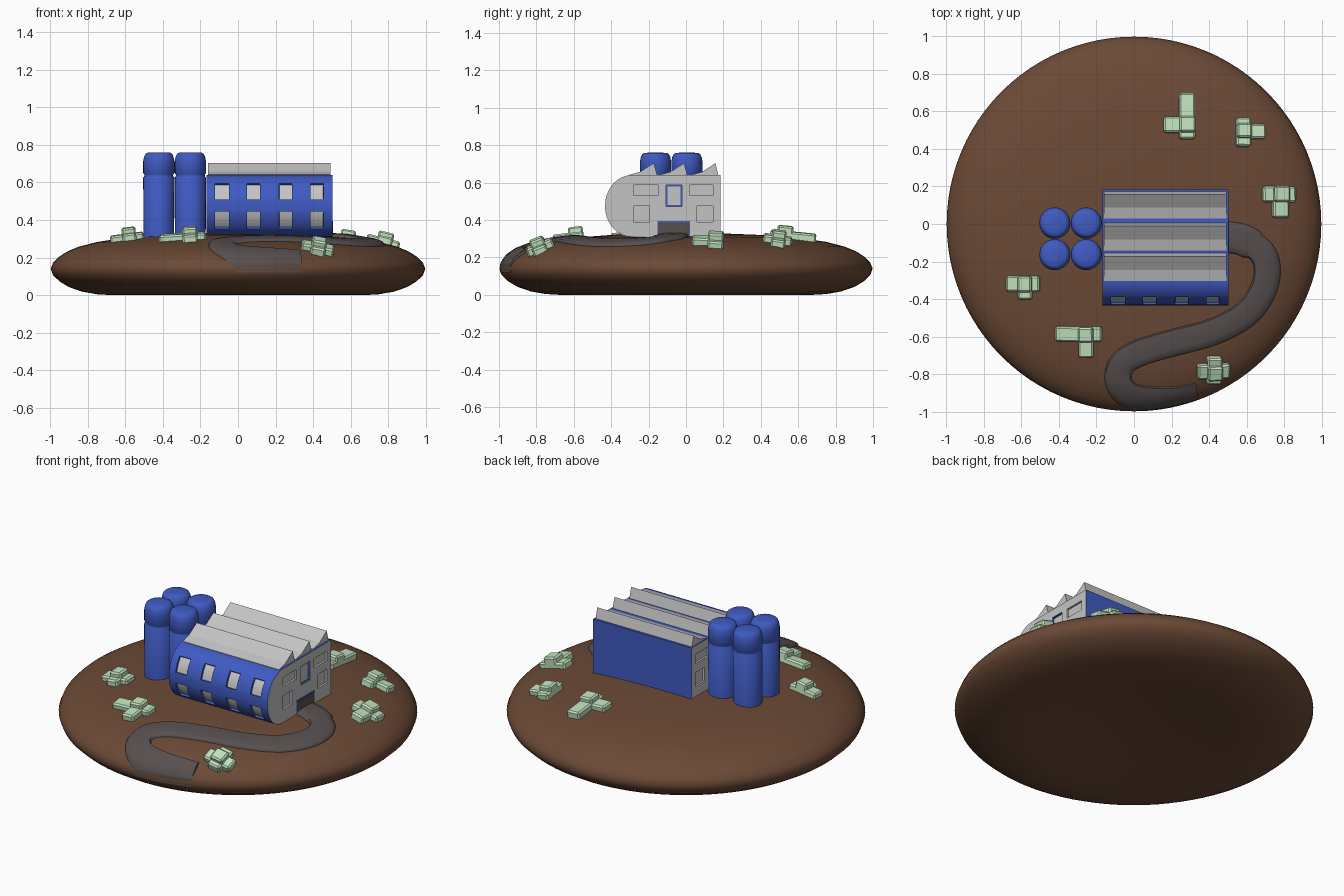
import bpy, bmesh, math
from mathutils import Vector

if "Cube" in bpy.data.objects:
    bpy.data.objects.remove(bpy.data.objects["Cube"])


def mat(name, rgb):
    m = bpy.data.materials.new(name)
    m.diffuse_color = (*rgb, 1)
    m.use_nodes = True
    m.node_tree.nodes["Principled BSDF"].inputs["Base Color"].default_value = m.diffuse_color
    return m


BLUE = mat("blue", (0.050, 0.105, 0.55))
GREY = mat("light grey", (0.55, 0.55, 0.55))
BROWN = mat("earth brown", (0.147, 0.067, 0.036))
ROAD = mat("road grey", (0.095, 0.078, 0.078))
GREEN = mat("pale green", (0.55, 0.77, 0.52))


def finish(bm, name, mats, smooth=True, angle=35):
    bmesh.ops.recalc_face_normals(bm, faces=bm.faces)
    me = bpy.data.meshes.new(name)
    bm.to_mesh(me)
    bm.free()
    ob = bpy.data.objects.new(name, me)
    bpy.context.collection.objects.link(ob)
    for m in mats:
        me.materials.append(m)
    if smooth:
        bpy.ops.object.select_all(action='DESELECT')
        ob.select_set(True)
        bpy.context.view_layer.objects.active = ob
        bpy.ops.object.shade_smooth_by_angle(angle=math.radians(angle))
    return ob


def lathe(name, prof, m, cx=0, cy=0, n=32, angle=35):
    """Revolve (radius, z) points; the two ends are capped."""
    bm = bmesh.new()
    rings = [[bm.verts.new((cx + r * math.cos(2 * math.pi * i / n),
                            cy + r * math.sin(2 * math.pi * i / n), z))
              for i in range(n)] for r, z in prof]
    for a, b in zip(rings, rings[1:]):
        for i in range(n):
            j = (i + 1) % n
            bm.faces.new((a[i], a[j], b[j], b[i]))
    bm.faces.new(rings[0])
    bm.faces.new(rings[-1])
    return finish(bm, name, [m], angle=angle)


def box(name, x0, x1, y0, y1, z0, z1, m, bevel=0.0):
    bm = bmesh.new()
    bmesh.ops.create_cube(bm, size=1)
    for v in bm.verts:
        v.co = ((x0 + x1) / 2 + v.co.x * (x1 - x0), (y0 + y1) / 2 + v.co.y * (y1 - y0),
                (z0 + z1) / 2 + v.co.z * (z1 - z0))
    if bevel:
        bmesh.ops.bevel(bm, geom=bm.edges[:], offset=bevel, segments=1, affect='EDGES')
    return finish(bm, name, [m], smooth=False)


# Rounded earth mound with a dished underside
TOP = [(0.02, .331), (.2, .328), (.4, .32), (.6, .305), (.75, .283), (.85, .257),
       (.91, .232), (.955, .203), (.985, .172), (.998, .14)]
UNDER = [(.985, .105), (.95, .072), (.9, .042), (.83, .018), (.75, .004), (.68, 0),
         (.6, .006), (.45, .026), (.3, .048), (.15, .062), (.02, .066)]
lathe("mound", TOP + UNDER, BROWN, n=96, angle=60)


def ground(x, y):
    r = math.hypot(x, y)
    for (r0, z0), (r1, z1) in zip(TOP, TOP[1:]):
        if r <= r1:
            return z0 + (z1 - z0) * max(0, (r - r0) / (r1 - r0))
    return TOP[-1][1]


# Factory hall: bowed front, flat back, recessed front windows
X0, X1, CZ, RZ, RY, CY = -0.167, 0.503, 0.475, 0.165, 0.143, -0.29
cols = [(-.123, -.048), (.048, .118), (.219, .289), (.385, .455)]
rows = [(.353, .444), (.508, .594)]
angs = {round(math.asin((z - CZ) / RZ), 4) for r in rows for z in r}
angs |= {round(math.radians(a), 4) for a in range(-90, 91, 10)}
prof = [(CY - RY * math.cos(a), CZ + RZ * math.sin(a)) for a in sorted(angs)]
prof += [(0.185, CZ + RZ), (0.185, CZ - RZ)]
xs = [X0] + [x for c in cols for x in c] + [X1]
bm = bmesh.new()
grid = [[bm.verts.new((x, y, z)) for y, z in prof] for x in xs]
for a, b in zip(grid, grid[1:]):
    for i in range(len(prof)):
        j = (i + 1) % len(prof)
        bm.faces.new((a[i], a[j], b[j], b[i]))
for end in (grid[0], grid[-1]):
    bm.faces.new(end).material_index = 1
bmesh.ops.recalc_face_normals(bm, faces=bm.faces)
wins = []
for f in bm.faces:
    c = f.calc_center_median()
    if c.y < CY and f.material_index == 0 and any(a < c.x < b for a, b in cols) \
            and any(a < c.z < b for a, b in rows):
        wins.append(f)
bmesh.ops.inset_region(bm, faces=wins, thickness=0.001, depth=-0.012)
for f in wins:
    f.material_index = 1
hall = finish(bm, "factory_hall", [BLUE, GREY], angle=25)

# Sawtooth roof
for k, (a, p, b) in enumerate([(-.305, -.172, -.155), (-.142, -.01, .006), (.028, .157, .172)]):
    pts = [(a, .63), (a, .641), (a + .06, .658), (p, .704), (b, .643), (b, .63)]
    bm = bmesh.new()
    v0, v1 = ([bm.verts.new((x, y, z)) for y, z in pts] for x in (-.161, .493))
    bm.faces.new(v0)
    bm.faces.new(v1)
    for i in range(6):
        j = (i + 1) % 6
        bm.faces.new((v0[i], v0[j], v1[j], v1[i]))
    finish(bm, f"roof_tooth_{k}", [GREY], smooth=False)

# Recessed end wall windows on both ends; the middle one has a blue surround
end_windows = [(-.28, -.15, .53, .587), (.02, .145, .53, .587), (-.107, -.022, .472, .588),
               (-.28, -.195, .39, .475), (.06, .145, .39, .475)]
for side, x, s in (("right", X1, 1), ("left", X0, -1)):
    for k, (y0, y1, z0, z1) in enumerate(end_windows):
        xa, xb = sorted((x - s * .012, x + s * .02))
        cutter = box(f"{side}_window_cutter_{k}", xa, xb, y0, y1, z0, z1, BLUE if k == 2 else GREY)
        cutter.hide_render = True
        cutter.hide_viewport = True
        mod = hall.modifiers.new("window", 'BOOLEAN')
        mod.object = cutter
        mod.operation = 'DIFFERENCE'
        mod.solver = 'EXACT'
        mod.material_mode = 'TRANSFER'
    y0, y1, z0, z1 = end_windows[2]
    xa, xb = sorted((x - s * .014, x - s * .006))
    box(f"{side}_window_pane", xa, xb, y0 + .008, y1 - .008, z0 + .008, z1 - .008, GREY)

# Loading door
box("door_frame", X1 - .004, X1 + .002, -.152, .022, .30, .394, BLUE)
box("door", X1 - .004, X1 + .004, -.150, .020, .30, .386, ROAD)

# Four silos
for i, cx in enumerate((-.422, -.254)):
    for j, cy in enumerate((.005, -.163)):
        lathe(f"silo_{i}{j}", [(.082, .29), (.083, .625), (.077, .634), (.077, .641), (.083, .65),
                               (.083, .712), (.079, .735), (.071, .752), (.06, .759), (.02, .76)],
              BLUE, cx, cy, angle=40)

# Winding road draped over the mound
path = [Vector(p) for p in [(.40, -.07), (.48, -.07), (.58, -.085), (.68, -.15), (.71, -.25),
        (.68, -.37), (.59, -.485), (.42, -.575), (.2, -.635), (.02, -.69), (-.07, -.755),
        (-.08, -.85), (-.01, -.92), (.12, -.94), (.24, -.935), (.34, -.92)]]
line = []
for i in range(1, len(path) - 2):
    p0, p1, p2, p3 = path[i - 1:i + 3]
    for k in range(5):
        t = k / 5
        line.append(.5 * (2 * p1 + (p2 - p0) * t + (2 * p0 - 5 * p1 + 4 * p2 - p3) * t * t
                          + (3 * p1 - p0 - 3 * p2 + p3) * t ** 3))
line += [path[-2], path[-1]]
section = [(-1, -.03), (-1, .004), (-.9, .014), (-.5, .018), (0, .019),
           (.5, .018), (.9, .014), (1, .004), (1, -.03)]
bm = bmesh.new()
rings = []
for i, p in enumerate(line):
    d = (line[min(i + 1, len(line) - 1)] - line[max(i - 1, 0)]).normalized()
    w = .083 if i < 8 else .071
    ring = []
    for u, h in section:
        q = p + Vector((-d.y, d.x)) * u * w
        if q.length > .994:
            q = q.normalized() * .994
        ring.append(bm.verts.new((q.x, q.y, ground(q.x, q.y) + h)))
    rings.append(ring)
for a, b in zip(rings, rings[1:]):
    for i in range(len(section)):
        j = (i + 1) % len(section)
        bm.faces.new((a[i], a[j], b[j], b[i]))
bm.faces.new(rings[0])
bm.faces.new(rings[-1])
finish(bm, "road", [ROAD], angle=45)

# Blocky shrubs: two crossing bars and a raised block, tilted to the slope
shrubs = [(.24, .325, .45, .695, .157, .325, .485, .57), (.54, .62, .41, .565, .54, .70, .453, .53),
          (.735, .82, .032, .20, .68, .86, .115, .20), (-.615, -.54, -.40, -.275, -.68, -.50, -.36, -.275),
          (-.295, -.215, -.71, -.545, -.42, -.17, -.625, -.545), (.385, .465, -.85, -.70, .335, .51, -.82, -.74)]
for k, (a0, a1, b0, b1, c0, c1, d0, d1) in enumerate(shrubs):
    cx, cy = (a0 + a1) / 2, (d0 + d1) / 2
    gz, e = ground(cx, cy), .04
    n = Vector(((ground(cx - e, cy) - ground(cx + e, cy)) / (2 * e),
                (ground(cx, cy - e) - ground(cx, cy + e)) / (2 * e), 1)).normalized()
    rot = Vector((0, 0, 1)).rotation_difference(n)
    for nm, x0, x1, y0, y1, h in (("bar", a0, a1, b0, b1, .036), ("cross", c0, c1, d0, d1, .031),
                                  ("crown", a0, a1, d0, d1, .064)):
        ob = box(f"shrub_{nm}_{k}", x0 - cx, x1 - cx, y0 - cy, y1 - cy, -.03, h, GREEN, .009)
        ob.rotation_mode = 'QUATERNION'
        ob.rotation_quaternion = rot
        ob.location = (cx, cy, gz)
